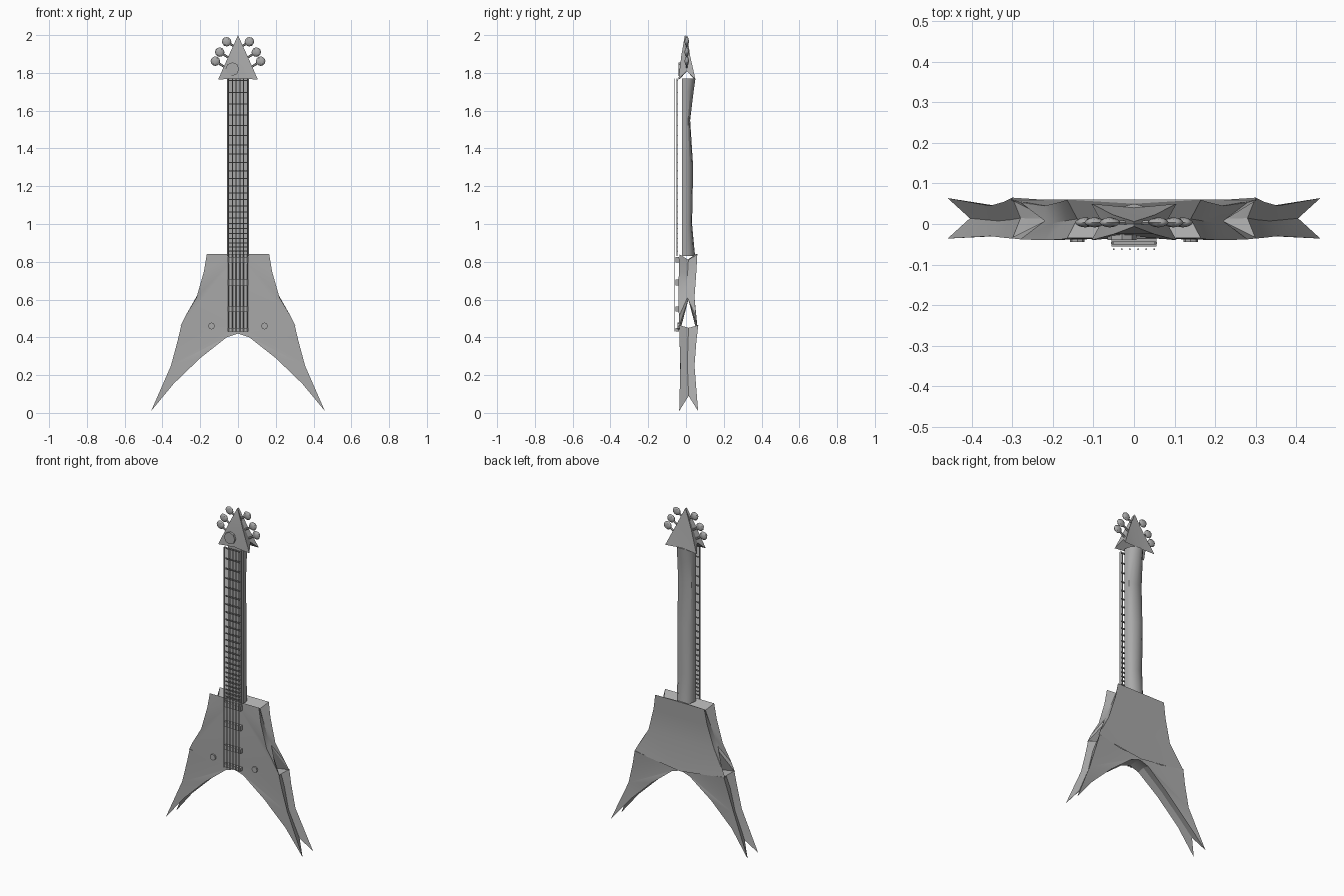
import bpy, bmesh, math
from mathutils import Vector

cube = bpy.data.objects.get("Cube")
if cube:
    bpy.data.objects.remove(cube)

grey = bpy.data.materials.new("plain grey")
grey.use_nodes = True
colour = (0.4, 0.4, 0.4, 1)
grey.diffuse_color = colour
grey.node_tree.nodes["Principled BSDF"].inputs["Base Color"].default_value = colour


def finish(name, bm, angle=35):
    bmesh.ops.recalc_face_normals(bm, faces=bm.faces)
    mesh = bpy.data.meshes.new(name)
    bm.to_mesh(mesh)
    bm.free()
    mesh.materials.append(grey)
    obj = bpy.data.objects.new(name, mesh)
    bpy.context.collection.objects.link(obj)
    bpy.ops.object.select_all(action='DESELECT')
    obj.select_set(True)
    bpy.context.view_layer.objects.active = obj
    bpy.ops.object.shade_smooth_by_angle(angle=math.radians(angle))
    return obj


def loft(name, rings, angle=35):
    """Skin a stack of closed rings and cap both ends."""
    bm = bmesh.new()
    rows = [[bm.verts.new(p) for p in ring] for ring in rings]
    n = len(rows[0])
    for a, b in zip(rows, rows[1:]):
        for i in range(n):
            j = (i + 1) % n
            bm.faces.new((a[i], a[j], b[j], b[i]))
    caps = [bm.faces.new(rows[0]), bm.faces.new(rows[-1])]
    bm.normal_update()
    bmesh.ops.triangulate(bm, faces=caps, ngon_method='EAR_CLIP')
    return finish(name, bm, angle)


def pinched_slab(name, half):
    """Mirrored plate with sides pinched inwards; rows: x, z, waist x, waist z, front y, back y."""
    full = half + [(-x, z, -wx, wz, f, b) for x, z, wx, wz, f, b in reversed(half) if x > 0]
    return loft(name, [
        [(x, f, z) for x, z, wx, wz, f, b in full],
        [(wx, (f + b) / 2, wz) for x, z, wx, wz, f, b in full],
        [(x, b, z) for x, z, wx, wz, f, b in full]], 20)


def add_box(bm, centre, size):
    verts = bmesh.ops.create_cube(bm, size=1)["verts"]
    for v in verts:
        v.co = Vector(c + s * k for c, s, k in zip(centre, size, v.co))


def add_rod(bm, a, b, radius, sides=6):
    a, b = Vector(a), Vector(b)
    verts = bmesh.ops.create_cone(bm, cap_ends=True, segments=sides, radius1=radius,
                                  radius2=radius, depth=(b - a).length)["verts"]
    turn = (b - a).to_track_quat('Z', 'Y')
    for v in verts:
        v.co = turn @ v.co + (a + b) / 2


# Body: upper plate, open between its front and back skins at the bottom
pinched_slab("upper_body", [
    (0, 0.84, 0, 0.81, -0.035, 0.05),
    (0.165, 0.84, 0.14, 0.81, -0.035, 0.06),
    (0.18, 0.75, 0.165, 0.74, -0.038, 0.055),
    (0.22, 0.61, 0.20, 0.65, -0.04, 0.045),
    (0.28, 0.51, 0.22, 0.61, -0.038, 0.053),
    (0.305, 0.46, 0.21, 0.60, -0.035, 0.06),
    (0, 0.42, 0, 0.60, -0.035, 0.06)])

# Body: two swept wings joined in the middle
pinched_slab("wings", [
    (0, 0.435, 0, 0.43, -0.034, 0.05),
    (0.15, 0.44, 0.15, 0.43, -0.034, 0.055),
    (0.30, 0.465, 0.28, 0.45, -0.036, 0.065),
    (0.32, 0.38, 0.305, 0.38, -0.034, 0.055),
    (0.355, 0.25, 0.335, 0.25, -0.03, 0.045),
    (0.46, 0.01, 0.405, 0.09, -0.036, 0.064),
    (0.34, 0.155, 0.325, 0.18, -0.03, 0.045),
    (0.20, 0.29, 0.195, 0.305, -0.032, 0.045),
    (0.06, 0.40, 0.06, 0.41, -0.034, 0.05),
    (0, 0.42, 0, 0.425, -0.034, 0.05)])

# Neck: flat front, rounded back of varying depth
neck_rings = []
for z, back in [(0.83, 0.048), (1.0, 0.032), (1.3, 0.038), (1.55, 0.022), (1.7, 0.04), (1.77, 0.05)]:
    arc = [(0.052 * math.cos(t * math.pi / 6), back * math.sin(t * math.pi / 6), z) for t in range(7)]
    neck_rings.append([(0.052, -0.02, z)] + arc + [(-0.052, -0.02, z)])
loft("neck", neck_rings)

# Headstock: triangular wedge, notched along its base
pinched_slab("headstock", [
    (0, 2.0, 0, 1.99, -0.006, 0.006),
    (0.05, 1.89, 0.042, 1.89, -0.025, 0.022),
    (0.105, 1.765, 0.08, 1.81, -0.04, 0.05),
    (0, 1.77, 0, 1.83, -0.03, 0.04)])

# Plate on the front of the headstock
bm = bmesh.new()
add_rod(bm, (-0.03, -0.04, 1.82), (-0.03, -0.025, 1.82), 0.036, 8)
finish("headstock_plate", bm)

# Tuning pegs: flattened buttons on short stems
bm = bmesh.new()
for side in (-1, 1):
    for x, z in [(0.06, 1.965), (0.097, 1.91), (0.12, 1.862)]:
        out = Vector((side * 0.85, 0, 0.53)).normalized()
        button = Vector((side * x, 0.004, z))
        add_rod(bm, button - out * 0.075, button, 0.006)
        ball = bmesh.ops.create_uvsphere(bm, u_segments=8, v_segments=6, radius=0.025)["verts"]
        turn = out.to_track_quat('Z', 'Y')
        for v in ball:
            p = turn @ v.co
            v.co = button + Vector((p.x, p.y * 0.5, p.z))
finish("tuning_pegs", bm)

# Strings
bm = bmesh.new()
for i in range(6):
    x = -0.05 + i * 0.02
    add_rod(bm, (x, -0.062, 0.43), (x, -0.062, 1.77), 0.0025, 5)
finish("strings", bm)

# Frets, closer together towards the body, and the two edge bindings
bm = bmesh.new()
for i in range(24):
    add_box(bm, (0, -0.047, 0.43 + 1.33 * 2 ** (-i / 14)), (0.11, 0.008, 0.006))
for x in (-0.054, 0.054):
    add_box(bm, (x, -0.047, 1.3), (0.006, 0.004, 0.94))
finish("frets", bm)

# Bridge, tailpiece and pickups across the strings
for name, z, height in [("tailpiece", 0.44, 0.02), ("bridge", 0.55, 0.025),
                        ("rear_pickup", 0.69, 0.03), ("front_pickup", 0.81, 0.03)]:
    bm = bmesh.new()
    add_box(bm, (0, -0.046, z), (0.11, 0.02, height))
    finish(name, bm)

# Control knobs on the lower body
bm = bmesh.new()
for x, z in [(0.14, 0.46), (-0.14, 0.46)]:
    add_rod(bm, (x, -0.044, z), (x, -0.03, z), 0.018, 8)
finish("control_knobs", bm)
